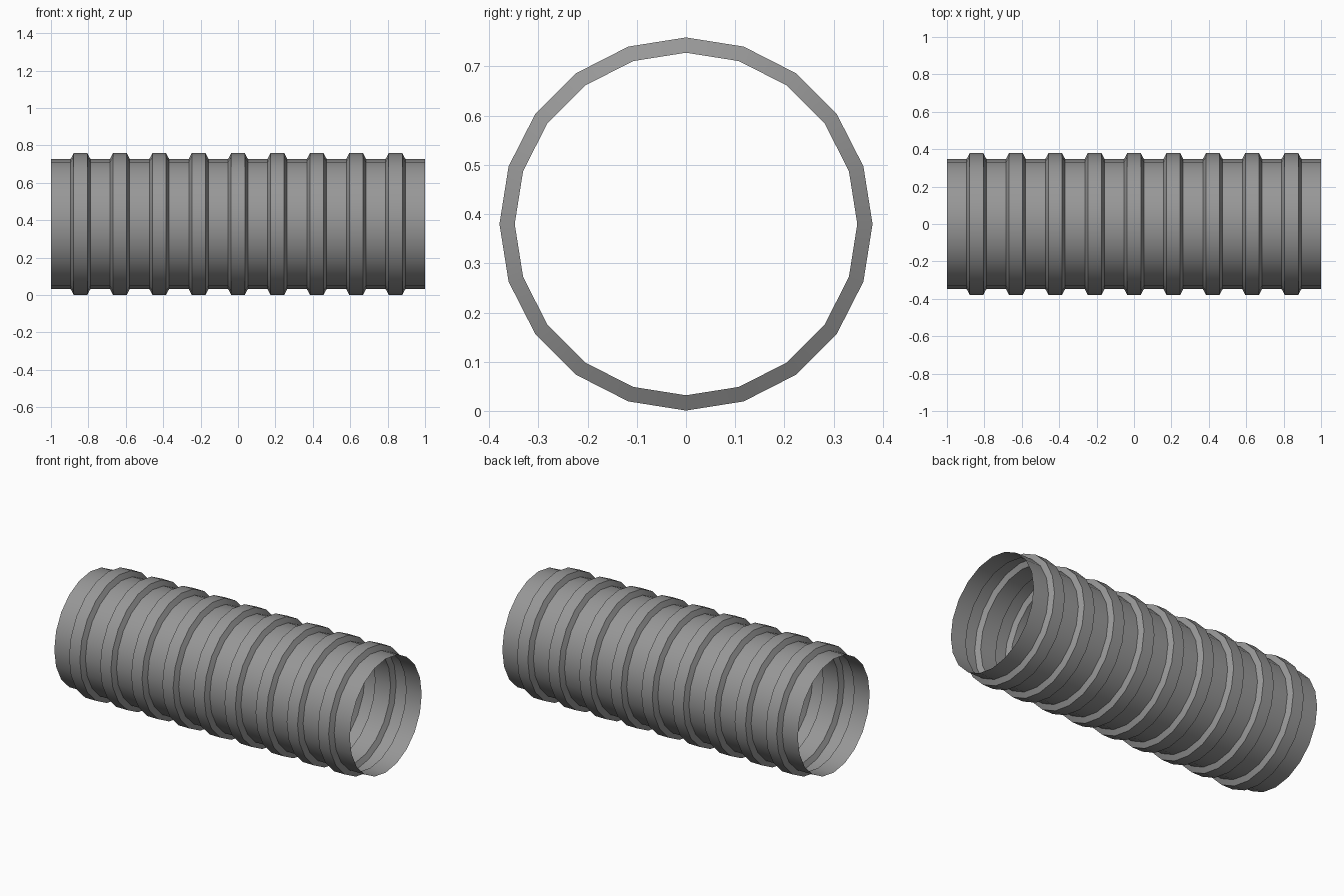
import bpy, bmesh
from math import sin, cos, tau

if "Cube" in bpy.data.objects:
    bpy.data.objects.remove(bpy.data.objects["Cube"])

SIDES = 20          # low-poly round section, vertex at the top
RIBS = 9
R_PIPE, R_RIB = 0.348, 0.379
AXIS_Z = 0.38
SEG = 2 / (2 * RIBS + 1)   # flats and ribs share the same length
SLOPE = 0.016              # length of each rib's sloped flank

# Lengthwise profile (x, radius): flat, rib, flat, rib, ... flat
profile = [(-1, R_PIPE)]
for i in range(RIBS):
    a = -1 + SEG * (2 * i + 1)
    b = a + SEG
    profile += [(a, R_PIPE), (a + SLOPE, R_RIB), (b - SLOPE, R_RIB), (b, R_PIPE)]
profile.append((1, R_PIPE))

# Revolve the profile around the x axis as an open single-wall tube
bm = bmesh.new()
rings = [[bm.verts.new((x, r * sin(tau * k / SIDES), AXIS_Z + r * cos(tau * k / SIDES)))
          for k in range(SIDES)] for x, r in profile]
for p, q in zip(rings, rings[1:]):
    for k in range(SIDES):
        n = (k + 1) % SIDES
        bm.faces.new((p[k], p[n], q[n], q[k]))
bm.normal_update()
# make the wall face outward
f = next(iter(bm.faces))
c = f.calc_center_median()
if f.normal.y * c.y + f.normal.z * (c.z - AXIS_Z) < 0:
    bmesh.ops.reverse_faces(bm, faces=bm.faces[:])

mesh = bpy.data.meshes.new("corrugated_pipe")
bm.to_mesh(mesh)
bm.free()
pipe = bpy.data.objects.new("corrugated_pipe", mesh)
bpy.context.collection.objects.link(pipe)

# Dark grey
mat = bpy.data.materials.new("dark_grey")
mat.diffuse_color = (0.31, 0.31, 0.31, 1)
mat.use_nodes = True
mat.node_tree.nodes["Principled BSDF"].inputs["Base Color"].default_value = mat.diffuse_color
mesh.materials.append(mat)

# Smooth round the section, crisp at the rib edges
bpy.context.view_layer.objects.active = pipe
pipe.select_set(True)
bpy.ops.object.shade_smooth_by_angle(angle=0.6)
